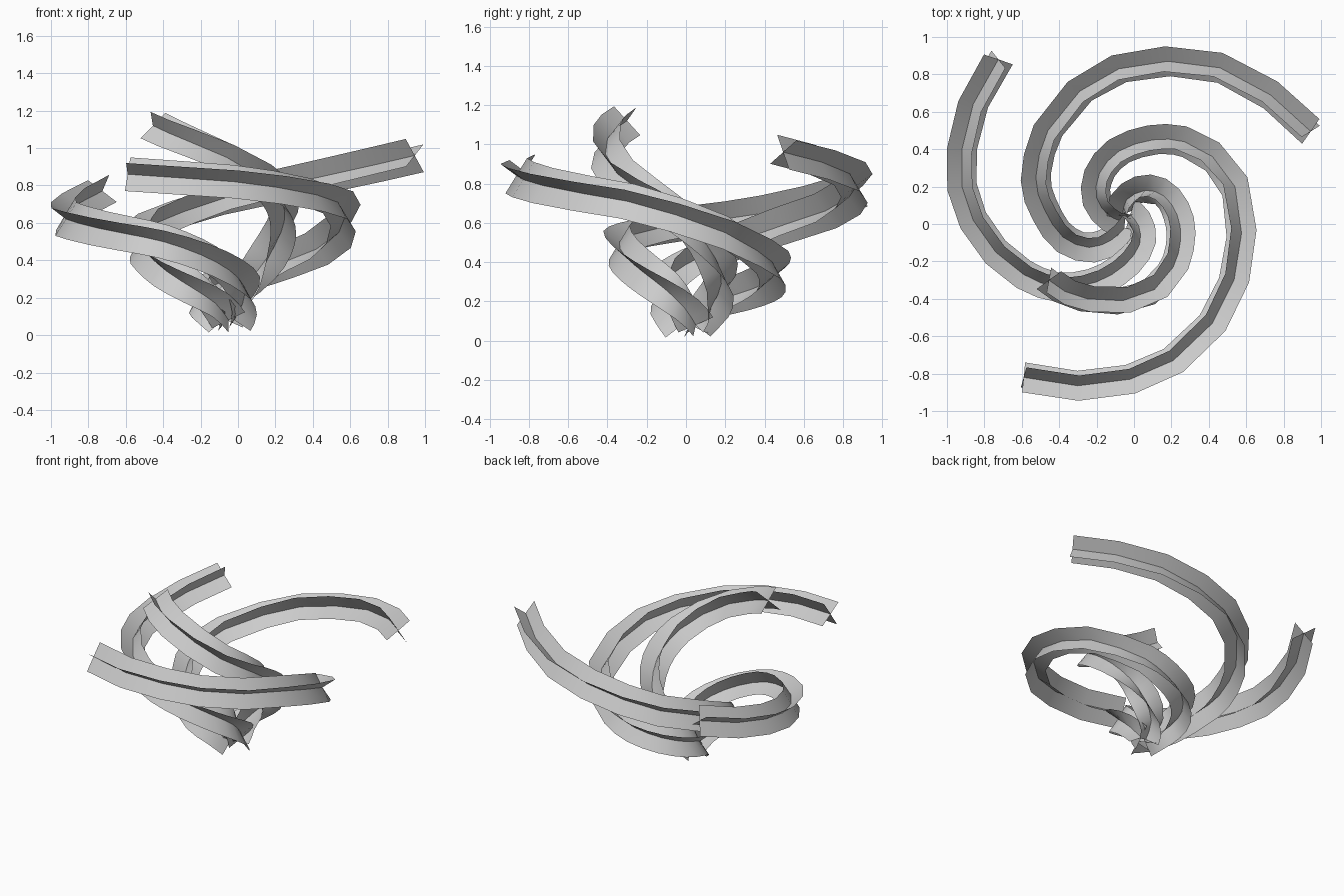
import bpy
from math import cos, sin, radians
from mathutils import Vector

default_cube = bpy.data.objects.get("Cube")
if default_cube:
    bpy.data.objects.remove(default_cube)

# Single plain grey for every ribbon
grey = bpy.data.materials.new("light_grey")
grey.use_nodes = True
grey_value = (0.6, 0.6, 0.6, 1)
grey.diffuse_color = grey_value
grey.node_tree.nodes["Principled BSDF"].inputs["Base Color"].default_value = grey_value

# Centre line of each spiral arm, from the root outwards
long_front_path = [
    (-.08, .02, .08), (-.14, .05, .14), (-.2, .14, .2), (-.185, .27, .24),
    (-.08, .39, .285), (.1, .45, .335), (.27, .44, .4), (.42, .36, .46),
    (.54, .2, .55), (.575, -.05, .64), (.535, -.3, .71), (.42, -.53, .75),
    (.21, -.73, .79), (-.02, -.83, .82), (-.3, -.865, .84), (-.59, -.82, .86)]
long_back_path = [
    (-.05, -.02, .08), (-.12, -.085, .17), (-.24, -.125, .25), (-.38, -.07, .34),
    (-.48, .08, .43), (-.525, .25, .5), (-.46, .5, .59), (-.29, .71, .66),
    (-.08, .83, .73), (.18, .87, .79), (.46, .835, .85), (.73, .69, .91),
    (.945, .495, .96)]
side_path = [
    (-.02, .05, .08), (.025, -.01, .17), (.03, -.11, .265), (-.05, -.22, .35),
    (-.2, -.31, .43), (-.4, -.34, .5), (-.59, -.27, .54), (-.74, -.15, .57),
    (-.86, .02, .6), (-.92, .2, .62), (-.92, .4, .65), (-.86, .64, .7),
    (-.725, .88, .77)]
tall_path = [
    (-.06, .05, .08), (-.04, .13, .18), (.06, .18, .29), (.16, .15, .42),
    (.23, .05, .55), (.25, -.08, .66), (.21, -.23, .76), (.11, -.35, .85),
    (-.06, -.41, .95), (-.25, -.4, 1.03), (-.37, -.36, 1.08), (-.455, -.3, 1.12)]

# Half widths of the two crossed blades: outward and upward offsets
blade_offsets = {"rising_blade": (.08, .06), "steep_blade": (-.055, .09)}


def round_root(path, count=6):
    """Add rounded midpoints to the tight turns next to the root."""
    points = [Vector(p) for p in path]
    rounded = []
    for i, point in enumerate(points):
        rounded.append(point)
        if i < count:
            following = points[i + 1]
            outer = points[max(i - 1, 0)] + points[i + 2]
            rounded.append(((point + following) * 9 - outer) / 16)
    return rounded


def section_frames(points, end_roll):
    """Return centre, side and up at each point, rolling over the outer half."""
    last = len(points) - 1
    frames = []
    for i, centre in enumerate(points):
        ahead = points[min(i + 1, last)]
        behind = points[max(i - 1, 0)]
        tangent = (ahead - behind).normalized()
        side = Vector((0, 0, 1)).cross(tangent).normalized()
        up = tangent.cross(side)
        roll = end_roll * max(0, 2 * i / last - 1)
        frames.append((centre, side * cos(roll) + up * sin(roll),
                       up * cos(roll) - side * sin(roll)))
    return frames


def make_blade(name, points, offset, end_roll):
    """Sweep one flat strip, with a middle line, along the arm."""
    outward, upward = offset
    verts = []
    for centre, side, up in section_frames(points, end_roll):
        half = side * outward + up * upward
        verts += [centre - half, centre, centre + half]
    faces = []
    for row in range(0, len(verts) - 3, 3):
        for i in (row, row + 1):
            faces.append((i, i + 1, i + 4, i + 3))
    mesh = bpy.data.meshes.new(name)
    mesh.from_pydata(verts, [], faces)
    mesh.materials.append(grey)
    for polygon in mesh.polygons:
        polygon.use_smooth = True
    blade = bpy.data.objects.new(name, mesh)
    bpy.context.collection.objects.link(blade)


# Four spiral arms, each made of two crossed blades
arms = {
    "long_front_arm": (long_front_path, 0),
    "long_back_arm": (long_back_path, 0),
    "side_arm": (side_path, 0),
    "tall_arm": (tall_path, radians(15)),
}
for arm_name, (arm_path, arm_roll) in arms.items():
    arm_points = round_root(arm_path)
    for blade_name, blade_offset in blade_offsets.items():
        make_blade(arm_name + "_" + blade_name, arm_points, blade_offset, arm_roll)
